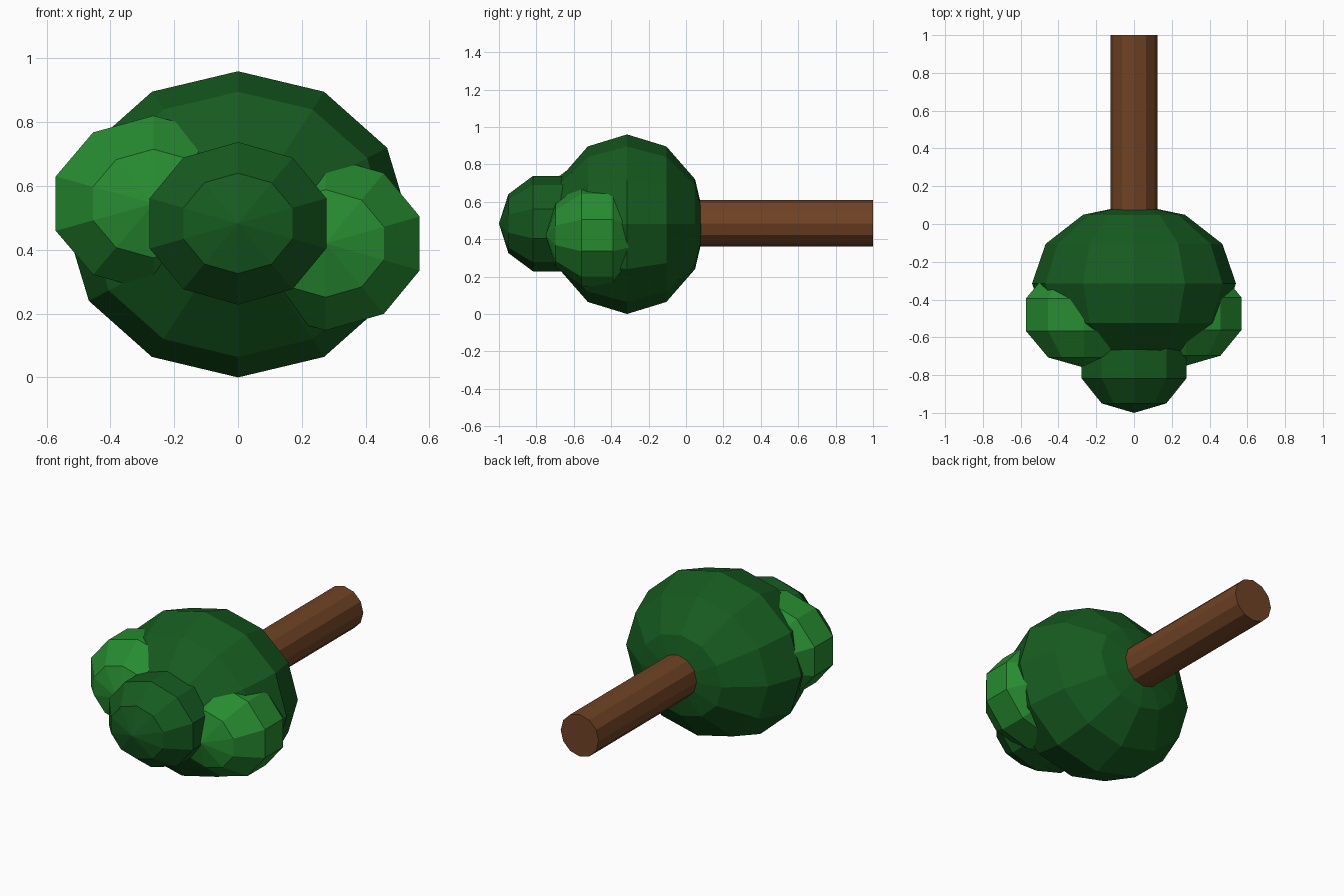
import bpy, bmesh
from math import pi
from mathutils import Matrix, Vector

if "Cube" in bpy.data.objects:
    bpy.data.objects.remove(bpy.data.objects["Cube"])


def material(name, color):
    m = bpy.data.materials.new(name)
    m.diffuse_color = (*color, 1)
    m.use_nodes = True
    m.node_tree.nodes["Principled BSDF"].inputs["Base Color"].default_value = m.diffuse_color
    return m


def add_object(name, bm, mat):
    mesh = bpy.data.meshes.new(name)
    bm.to_mesh(mesh)
    bm.free()
    mesh.materials.append(mat)
    obj = bpy.data.objects.new(name, mesh)
    bpy.context.collection.objects.link(obj)


def leaf_ball(name, center, radii, segments, rings, mat):
    """Flat-shaded ellipsoid with its poles along y."""
    bm = bmesh.new()
    bmesh.ops.create_uvsphere(bm, u_segments=segments, v_segments=rings, radius=1)
    bm.transform(Matrix.Translation(center)
                 @ Matrix.Diagonal((*radii, 1))
                 @ Matrix.Rotation(pi / 2, 4, 'X'))
    add_object(name, bm, mat)


bark = material("bark", (0.16, 0.055, 0.018))
dark = material("dark_leaves", (0.008, 0.105, 0.014))
light = material("light_leaves", (0.02, 0.26, 0.03))

# Trunk lying along y, its inner end buried in the crown
y0, y1 = -0.1, 1.0
bm = bmesh.new()
bmesh.ops.create_cone(bm, cap_ends=True, segments=12, radius1=0.125,
                      radius2=0.125, depth=y1 - y0)
bm.transform(Matrix.Translation(Vector((0, (y0 + y1) / 2, 0.485)))
             @ Matrix.Rotation(pi / 2, 4, 'X'))
add_object("trunk", bm, bark)

# Crown and its three smaller leaf clusters
leaf_ball("crown", (0, -0.315, 0.48), (0.54, 0.42, 0.48), 12, 6, dark)
leaf_ball("crown_tip", (0, -0.737, 0.483), (0.306, 0.263, 0.268), 10, 5, dark)
leaf_ball("left_cluster", (-0.265, -0.48, 0.545), (0.339, 0.28, 0.29), 10, 5, light)
leaf_ball("right_cluster", (0.275, -0.475, 0.42), (0.326, 0.275, 0.287), 10, 5, light)
